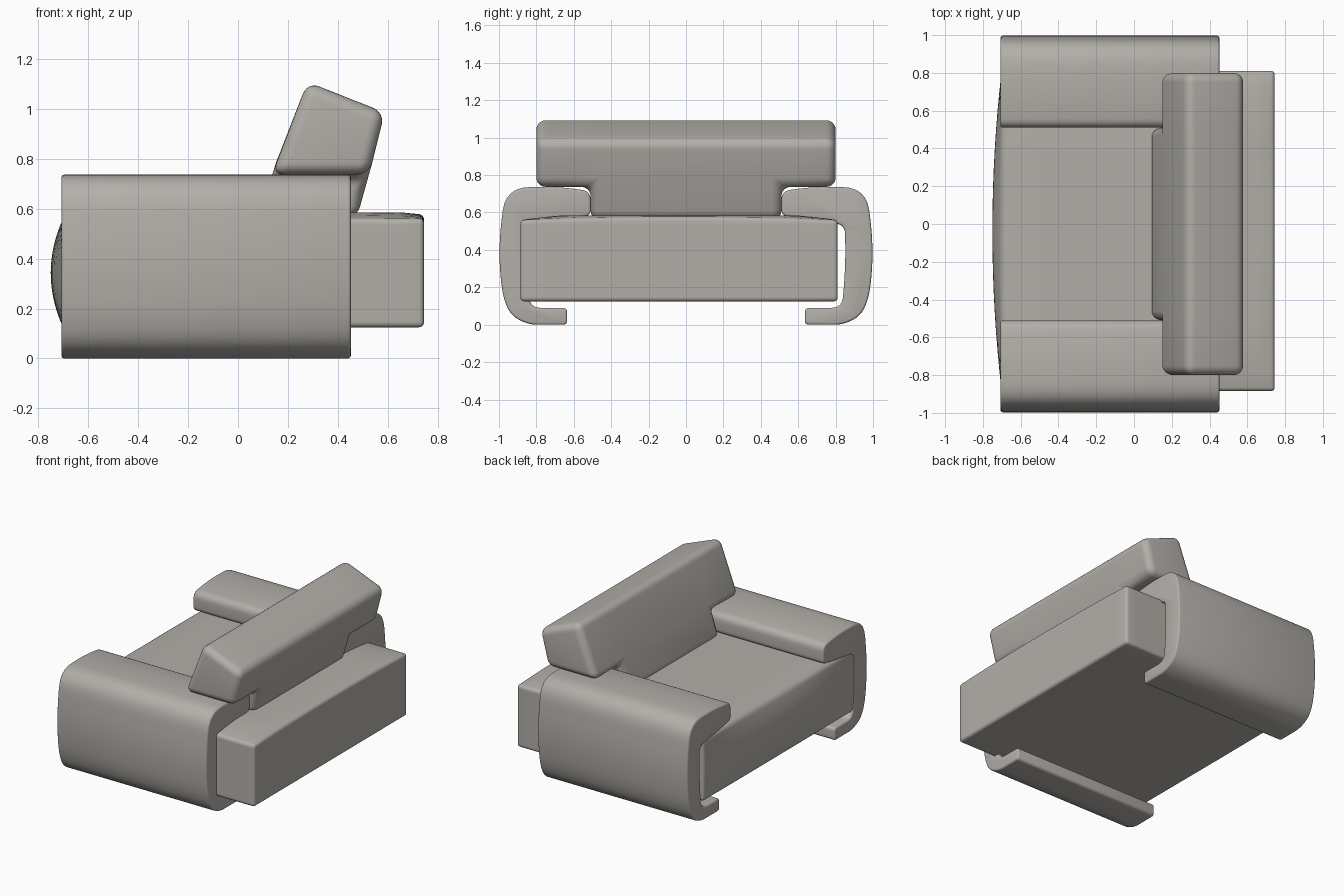
import bpy, bmesh, math
from mathutils import Vector

if "Cube" in bpy.data.objects:
    bpy.data.objects.remove(bpy.data.objects["Cube"])

fabric = bpy.data.materials.new("warm grey fabric")
fabric.diffuse_color = (0.45, 0.43, 0.40, 1)
fabric.use_nodes = True
fabric.node_tree.nodes["Principled BSDF"].inputs["Base Color"].default_value = fabric.diffuse_color


def finish(bm, name, bevel, segments=4, limit=40):
    """Turn a bmesh into a bevelled, smooth shaded object."""
    bmesh.ops.recalc_face_normals(bm, faces=bm.faces)
    me = bpy.data.meshes.new(name)
    bm.to_mesh(me)
    bm.free()
    ob = bpy.data.objects.new(name, me)
    bpy.context.collection.objects.link(ob)
    me.materials.append(fabric)
    mod = ob.modifiers.new("soft edges", 'BEVEL')
    mod.width = bevel
    mod.segments = segments
    mod.limit_method = 'ANGLE'
    mod.angle_limit = math.radians(limit)
    bpy.ops.object.select_all(action='DESELECT')
    ob.select_set(True)
    bpy.context.view_layer.objects.active = ob
    bpy.ops.object.modifier_apply(modifier=mod.name)
    bpy.ops.object.shade_smooth_by_angle(angle=math.radians(40))
    return ob


def rounded(corners, steps=6):
    """Round every (y, z, reach) corner of a closed profile."""
    out = []
    n = len(corners)
    for i, (y, z, r) in enumerate(corners):
        p = Vector((y, z))
        ends = []
        for q in (corners[i - 1], corners[(i + 1) % n]):
            d = Vector(q[:2]) - p
            ends.append(p + d.normalized() * min(r, d.length * 0.48))
        for k in range(steps + 1):
            t = k / steps
            out.append(ends[0] * (1 - t) ** 2 + p * 2 * t * (1 - t) + ends[1] * t * t)
    return out


# Arms: C-shaped profile swept along x, one per side
arm_profile = rounded([
    (0.51, 0.715, 0.05), (0.68, 0.737, 0.08), (0.965, 0.735, 0.13), (1.003, 0.42, 0.2),
    (0.985, 0.17, 0.1), (0.94, 0.05, 0.06), (0.84, 0.0, 0.05), (0.635, 0.0, 0.025),
    (0.635, 0.09, 0.025), (0.835, 0.09, 0.06), (0.853, 0.32, 0.15), (0.85, 0.535, 0.05),
    (0.72, 0.55, 0.06), (0.51, 0.585, 0.03)])
for side, name in ((1, "arm_left"), (-1, "arm_right")):
    bm = bmesh.new()
    face = bm.faces.new([bm.verts.new((-0.707, side * p.x, p.y)) for p in arm_profile])
    ext = bmesh.ops.extrude_face_region(bm, geom=[face])
    if not face.is_valid or len(bm.faces) < len(arm_profile) + 2:
        bm.faces.new([v for v in bm.verts if v not in ext["geom"]])
    for v in ext["geom"]:
        if isinstance(v, bmesh.types.BMVert):
            v.co.x = 0.452
    finish(bm, name, 0.012, 3, 60)

# Seat block: bulging front and slightly crowned top
bm = bmesh.new()
bmesh.ops.create_cube(bm, size=2)
bmesh.ops.subdivide_edges(bm, edges=bm.edges[:], cuts=15, use_grid_fill=True)
for v in bm.verts:
    a, b, c = v.co
    x = 0.022 + 0.723 * a
    y = -0.037 + 0.848 * b
    z = 0.3425 + 0.2175 * c
    if a < -0.999:
        x -= 0.049 * (1 - b ** 2) * (1 - c ** 2)
    if c > 0.999:
        z += 0.025 * (1 - b ** 4) * (1 - a ** 8) ** 0.5
        z += 0.016 * (1 - b ** 2) * (a > -0.999)
        z = min(z, 0.585)
    v.co = (x, y, z)
finish(bm, "seat", 0.02, 4, 45)

# Backrest: leaning T-shaped cushion, wide head on a narrower neck
front = [(0.082, 0.56), (0.136, 0.737), (0.278, 1.108)]   # (x, z) from low to high
back = [(0.475, 0.56), (0.525, 0.737), (0.588, 0.985)]
ys = (-0.8, -0.51, 0.51, 0.8)
bm = bmesh.new()
vs = {}


def vert(layer, row, col):
    key = (layer, row, col)
    if key not in vs:
        x, z = (front, back)[layer][row]
        vs[key] = bm.verts.new((x, ys[col], z))
    return vs[key]


def quad(*keys):
    bm.faces.new([vert(*k) for k in keys])


cells = [(0, 1), (1, 0), (1, 1), (1, 2)]                  # (row, column) of the T
for layer in (0, 1):
    for r, c in cells:
        quad((layer, r, c), (layer, r, c + 1), (layer, r + 1, c + 1), (layer, r + 1, c))
outline = [(0, 1), (0, 2), (1, 2), (1, 3), (2, 3), (2, 2), (2, 1), (2, 0), (1, 0), (1, 1)]
for p, q in zip(outline, outline[1:] + outline[:1]):
    quad((0, *p), (0, *q), (1, *q), (1, *p))
finish(bm, "backrest", 0.05, 6, 30)
